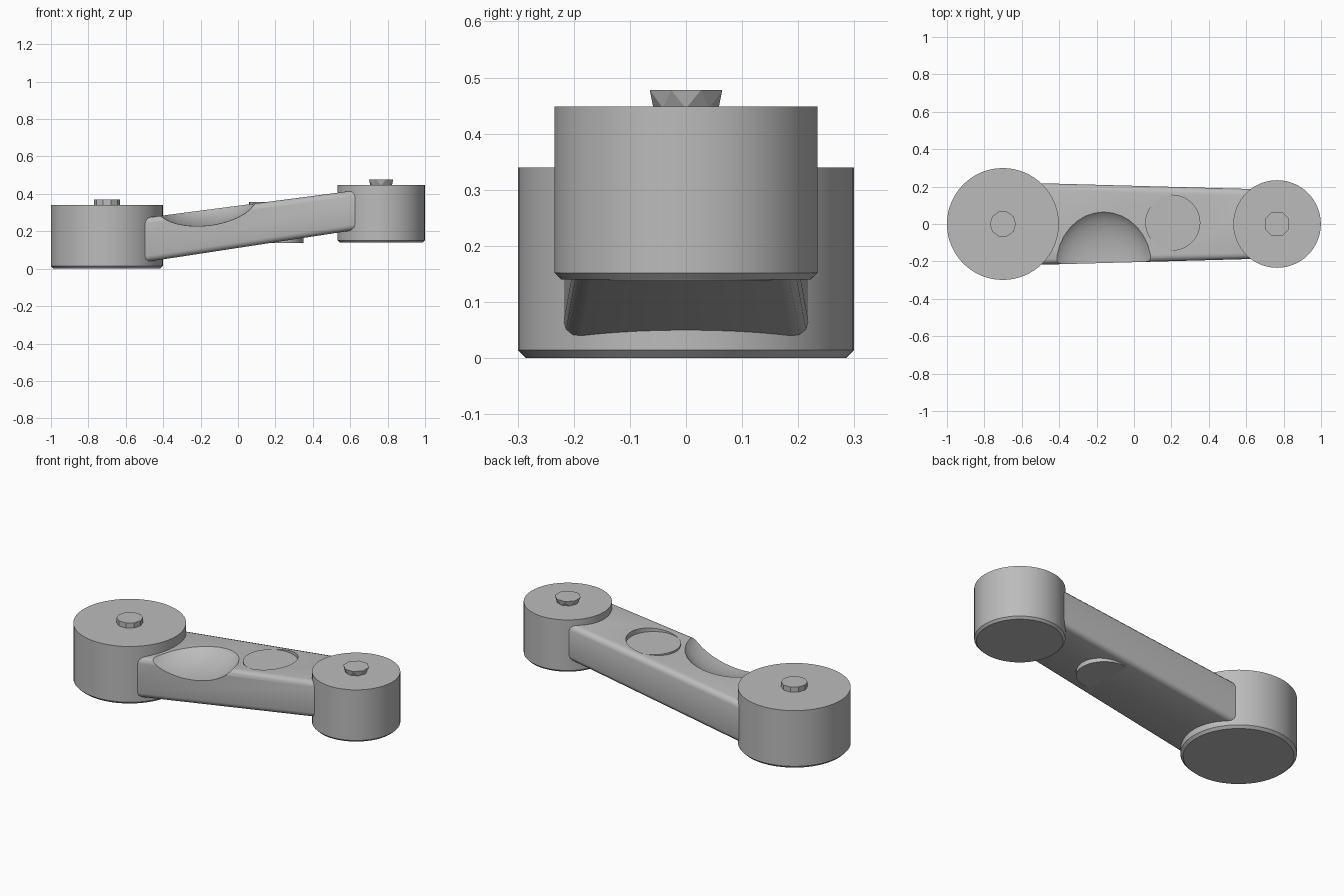
import bpy, bmesh, math
from mathutils import Matrix

cube = bpy.data.objects.get("Cube")
if cube:
    bpy.data.objects.remove(cube)

GREY = (0.50, 0.50, 0.50, 1.0)
metal = bpy.data.materials.new("plain_grey")
metal.use_nodes = True
metal.diffuse_color = GREY
metal.node_tree.nodes["Principled BSDF"].inputs["Base Color"].default_value = GREY


def finish(name, bm, smooth=None):
    bmesh.ops.recalc_face_normals(bm, faces=bm.faces)
    mesh = bpy.data.meshes.new(name)
    bm.to_mesh(mesh)
    bm.free()
    mesh.materials.append(metal)
    obj = bpy.data.objects.new(name, mesh)
    bpy.context.collection.objects.link(obj)
    if smooth:
        shade(obj, smooth)
    return obj


def shade(obj, degrees):
    bpy.ops.object.select_all(action='DESELECT')
    obj.select_set(True)
    bpy.context.view_layer.objects.active = obj
    bpy.ops.object.shade_smooth_by_angle(angle=math.radians(degrees))


def drum(name, x, rings, sides, twist=0.0, y=0.0, smooth=None):
    """Stack of (radius, z) rings; twist turns each ring by a part of a side."""
    bm = bmesh.new()
    loops = []
    for i, (r, z) in enumerate(rings):
        angles = [2 * math.pi * (k + i * twist) / sides for k in range(sides)]
        loops.append([bm.verts.new((x + r * math.cos(a), y + r * math.sin(a), z)) for a in angles])
    for low, high in zip(loops, loops[1:]):
        for k in range(sides):
            n = (k + 1) % sides
            if twist:
                bm.faces.new((low[k], low[n], high[k]))
                bm.faces.new((low[n], high[n], high[k]))
            else:
                bm.faces.new((low[k], low[n], high[n], high[k]))
    bm.faces.new(loops[0][::-1])
    bm.faces.new(loops[-1])
    return finish(name, bm, smooth)


# Joint housings at both ends, with a thin chamfer under each
BIG_X, SMALL_X = -0.701, 0.765
drum("lower_joint_housing", BIG_X, [(0.285, 0.0), (0.299, 0.014), (0.299, 0.34)], 64, smooth=30)
drum("upper_joint_housing", SMALL_X, [(0.222, 0.14), (0.234, 0.152), (0.234, 0.448)], 64, smooth=30)

# Shaft stubs on top
drum("lower_shaft_stub", BIG_X, [(0.07, 0.33), (0.07, 0.37)], 10)
drum("upper_shaft_stub", SMALL_X, [(0.058, 0.445), (0.07, 0.478)], 8, twist=0.5)

# Sloping tapered arm with rounded long edges
bm = bmesh.new()
ends = []
for x, half, low, high in ((-0.65, 0.222, 0.012, 0.252), (0.70, 0.185, 0.218, 0.428)):
    ends.append([bm.verts.new((x, y, z)) for y, z in
                 ((-half, low), (half, low), (half, high), (-half, high))])
a, b = ends
long_edges = []
for k in range(4):
    n = (k + 1) % 4
    bm.faces.new((a[k], a[n], b[n], b[k]))
bm.faces.new(a[::-1])
bm.faces.new(b)
long_edges = [bm.edges.get((a[k], b[k])) for k in range(4)]
bmesh.ops.bevel(bm, geom=long_edges, offset=0.03, segments=3, profile=0.5, affect='EDGES')
arm = finish("arm", bm)

# Cutters: scooped dent on the front edge, round pocket in the top
bm = bmesh.new()
bmesh.ops.create_uvsphere(bm, u_segments=32, v_segments=20, radius=1.0)
bm.transform(Matrix.Translation((-0.17, -0.22, 0.37)) @ Matrix.Rotation(-0.12, 4, 'Y')
             @ Matrix.Diagonal((0.28, 0.31, 0.14, 1.0)))
dent = finish("dent_cutter", bm)
pocket = drum("pocket_cutter", 0.205, [(0.147, 0.354), (0.147, 0.5)], 40, y=0.007)

for cutter in (dent, pocket):
    mod = arm.modifiers.new(cutter.name, 'BOOLEAN')
    mod.operation = 'DIFFERENCE'
    mod.solver = 'EXACT'
    mod.object = cutter
bpy.context.view_layer.update()
cut_mesh = bpy.data.meshes.new_from_object(
    arm.evaluated_get(bpy.context.evaluated_depsgraph_get()))
arm.modifiers.clear()
arm.data = cut_mesh
for cutter in (dent, pocket):
    bpy.data.objects.remove(cutter)
shade(arm, 32)

# Level round boss passing through the arm
drum("middle_boss", 0.205, [(0.145, 0.138), (0.145, 0.356)], 40, y=0.007, smooth=30)
